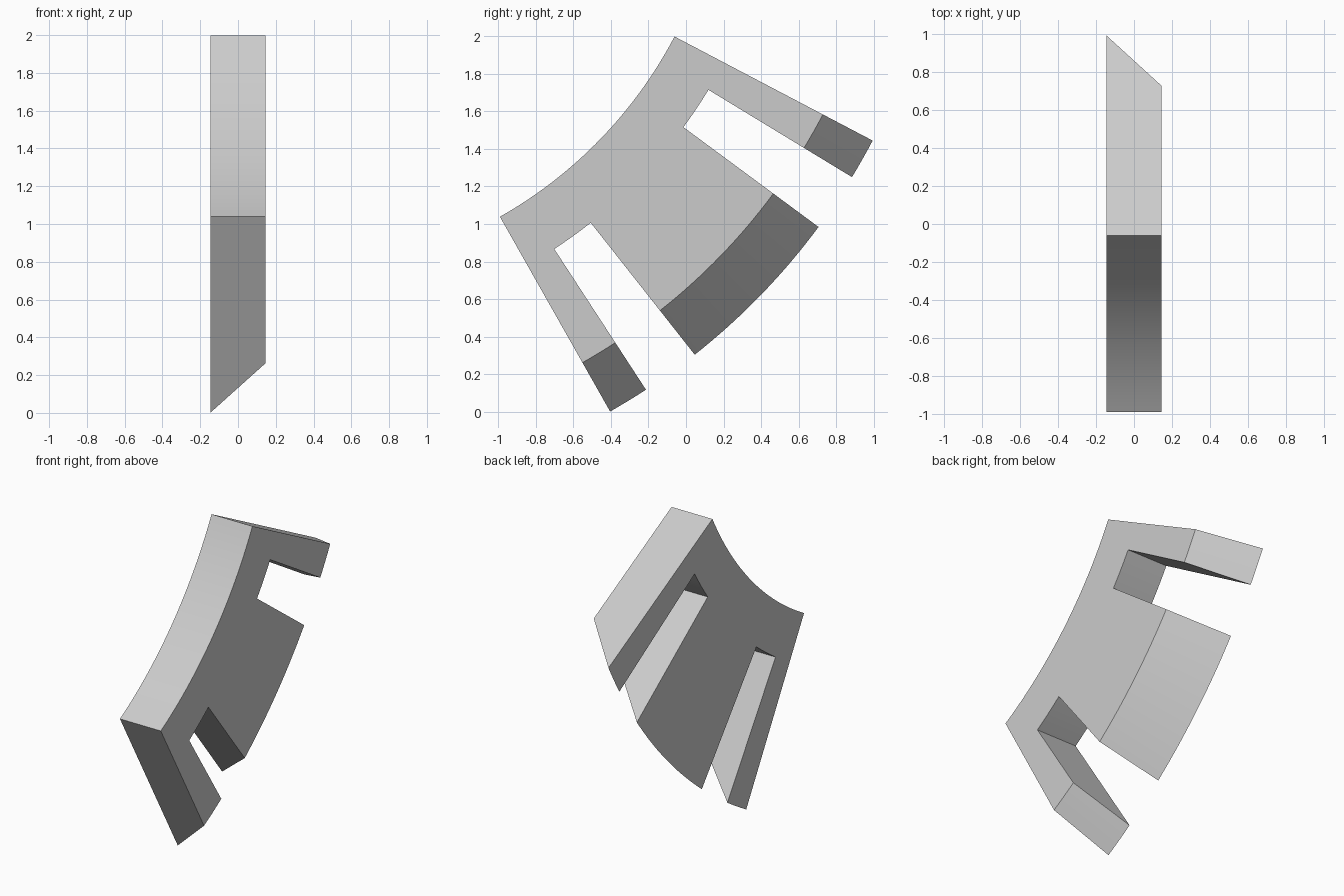
import bpy
import bmesh
from math import sin, cos, radians

cube = bpy.data.objects.get("Cube")
if cube:
    bpy.data.objects.remove(cube)

# Shared centre of all the arcs, in the side plane (y, z)
CY, CZ, MID = -2.155, 3.097, -44.1
INNER, SLOT, OUTER, OUTER_CUT = 2.365, 2.662, 3.556, 3.257
HALF_WIDTH = 0.145
EDGE, SLOT_OUT, SLOT_IN = 16.4, 12.8, 7.65


def arc(radius, start, end, steps):
    """Points along one arc, angles measured from the middle axis."""
    pts = []
    for i in range(steps + 1):
        a = radians(MID + start + (end - start) * i / steps)
        pts.append((CY + radius * cos(a), CZ + radius * sin(a)))
    return pts


def outline(outer):
    """Curved block with two slots open to the outer rim."""
    return (arc(INNER, -EDGE, EDGE, 32)
            + arc(outer, EDGE, SLOT_OUT, 4)
            + arc(SLOT, SLOT_OUT, SLOT_IN, 4)
            + arc(outer, SLOT_IN, -SLOT_IN, 16)
            + arc(SLOT, -SLOT_IN, -SLOT_OUT, 4)
            + arc(outer, -SLOT_OUT, -EDGE, 4))


grey = bpy.data.materials.new("light grey")
grey.use_nodes = True
colour = (0.6, 0.6, 0.6, 1)
grey.diffuse_color = colour
grey.node_tree.nodes["Principled BSDF"].inputs["Base Color"].default_value = colour

# Slotted block: long rim on the right side, cut back to a slope on the left
bm = bmesh.new()
long_side = [bm.verts.new((-HALF_WIDTH, y, z)) for y, z in outline(OUTER)]
short_side = [bm.verts.new((HALF_WIDTH, y, z)) for y, z in outline(OUTER_CUT)]
bm.faces.new(long_side)
bm.faces.new(short_side)
count = len(long_side)
for i in range(count):
    j = (i + 1) % count
    bm.faces.new((long_side[i], long_side[j], short_side[j], short_side[i]))
bmesh.ops.recalc_face_normals(bm, faces=bm.faces)

mesh = bpy.data.meshes.new("slotted_arc_block")
bm.to_mesh(mesh)
bm.free()
mesh.materials.append(grey)
block = bpy.data.objects.new("slotted_arc_block", mesh)
bpy.context.collection.objects.link(block)

# Smooth the curved walls, keep the corners sharp
bpy.context.view_layer.objects.active = block
block.select_set(True)
bpy.ops.object.shade_smooth_by_angle(angle=radians(25))
